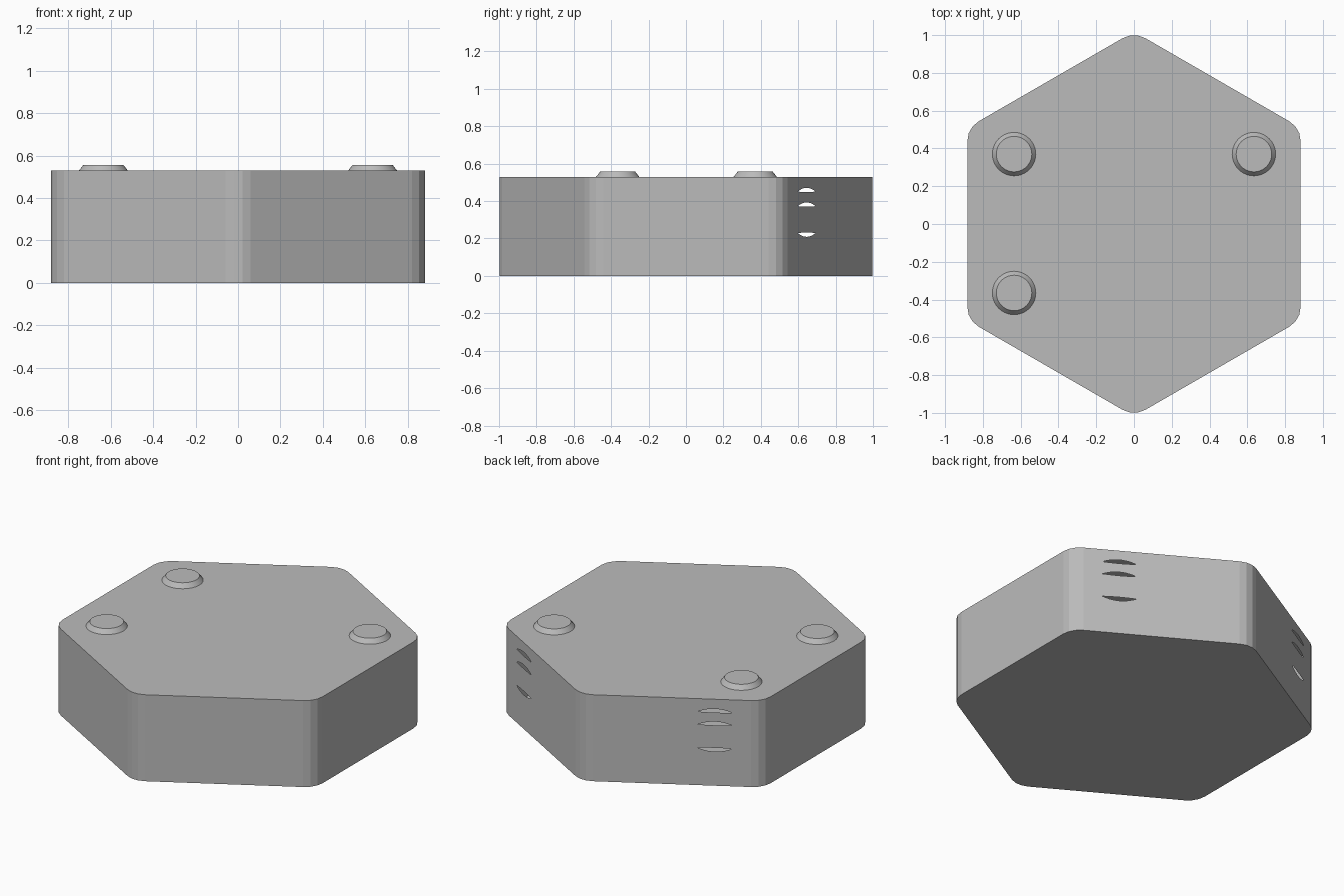
import bpy, bmesh, math
from mathutils import Vector

if "Cube" in bpy.data.objects:
    bpy.data.objects.remove(bpy.data.objects["Cube"])

APOTHEM, ROUND, HEIGHT = 0.882, 0.12, 0.53

grey = bpy.data.materials.new("plain grey")
grey.diffuse_color = (0.5, 0.5, 0.5, 1)
grey.use_nodes = True
grey.node_tree.nodes["Principled BSDF"].inputs["Base Color"].default_value = grey.diffuse_color


def finish(name, bm, angle):
    bmesh.ops.recalc_face_normals(bm, faces=bm.faces)
    mesh = bpy.data.meshes.new(name)
    bm.to_mesh(mesh)
    bm.free()
    mesh.materials.append(grey)
    ob = bpy.data.objects.new(name, mesh)
    bpy.context.collection.objects.link(ob)
    bpy.context.view_layer.objects.active = ob
    ob.select_set(True)
    if angle:
        bpy.ops.object.shade_smooth_by_angle(angle=math.radians(angle))
    ob.select_set(False)
    return ob


# Hexagon outline, each corner rounded by three short facets
corner_centre = (APOTHEM - ROUND) / math.cos(math.pi / 6)
outline = []
for k in range(6):
    mid = math.radians(30 + 60 * k)
    for off in (-30, -10, 10, 30):
        a = mid + math.radians(off)
        outline.append((corner_centre * math.cos(mid) + ROUND * math.cos(a),
                        corner_centre * math.sin(mid) + ROUND * math.sin(a)))

# Case: hollow shell with three lens-shaped vents in each of the two rear walls
bm = bmesh.new()
low = [bm.verts.new((x, y, 0)) for x, y in outline]
top = [bm.verts.new((x, y, HEIGHT)) for x, y in outline]
bm.faces.new(low)
bm.faces.new(top)
n = len(outline)
vented = []
for i in range(n):
    j = (i + 1) % n
    f = bm.faces.new((low[i], low[j], top[j], top[i]))
    c = f.calc_center_median()
    if f.calc_area() > 0.3 and c.y > 0.3:
        vented.append(f)

VENTS = ((0.451, 1), (0.373, 1), (0.229, -1))   # straight edge height, bulge direction
LENGTH, BULGE, STEPS = 0.19, 0.02, 10
for f in vented:
    c = f.calc_center_median()
    side = 1 if c.x > 0 else -1
    normal = Vector((side * 0.5, math.sqrt(3) / 2, 0))
    along = Vector((side * math.sqrt(3) / 2, -0.5, 0))
    centre = normal * APOTHEM + along * 0.238
    edges = list(f.edges)
    bmesh.ops.delete(bm, geom=[f], context='FACES_ONLY')
    for z, way in VENTS:
        loop = []
        for s in range(2 * STEPS):
            u = -1 + 2 * s / STEPS if s < STEPS else 3 - 2 * s / STEPS
            arc = BULGE if s < STEPS else 0.003
            p = centre + along * (u * LENGTH / 2)
            loop.append(bm.verts.new((p.x, p.y, z + way * arc * (1 - u * u) * (1 if s < STEPS else -1))))
        edges += [bm.edges.new((loop[s], loop[s - 1])) for s in range(len(loop))]
    bmesh.ops.triangle_fill(bm, edges=edges, use_beauty=True, normal=normal)
finish("case", bm, 0)

# Three low tapered buttons on the lid
for label, x, y in (("left_rear", -0.635, 0.37), ("right_rear", 0.635, 0.37), ("left_front", -0.635, -0.365)):
    bm = bmesh.new()
    rings = []
    for r, z in ((0.115, HEIGHT), (0.094, HEIGHT + 0.027)):
        rings.append([bm.verts.new((x + r * math.cos(math.tau * i / 40),
                                    y + r * math.sin(math.tau * i / 40), z)) for i in range(40)])
    for i in range(40):
        bm.faces.new((rings[0][i - 1], rings[0][i], rings[1][i], rings[1][i - 1]))
    bm.faces.new(rings[1])
    finish("button_" + label, bm, 30)
